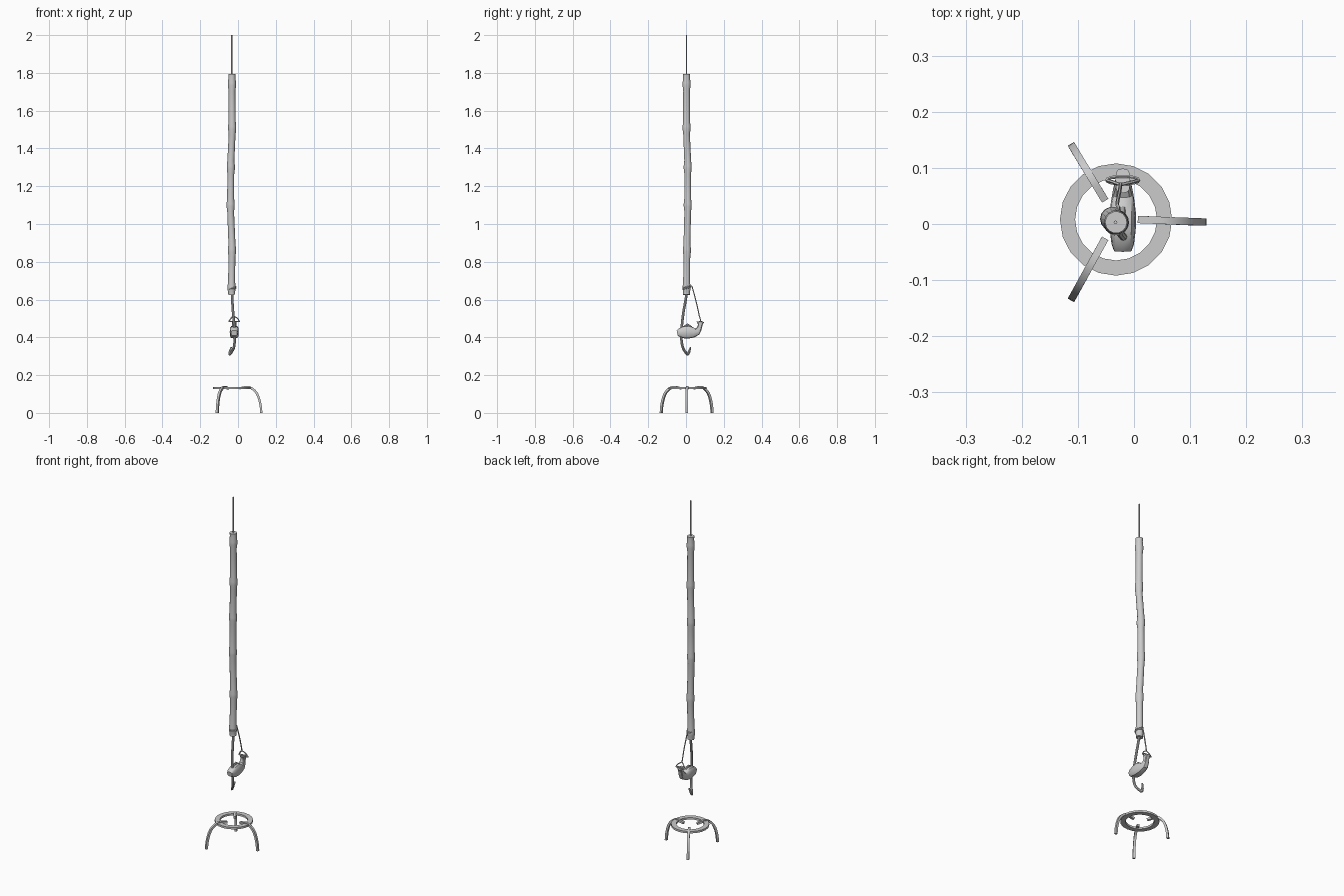
import bpy, bmesh, math
from mathutils import Vector

if "Cube" in bpy.data.objects:
    bpy.data.objects.remove(bpy.data.objects["Cube"])

CX, CY = -0.032, 0.008


def finish(name, bm):
    bmesh.ops.recalc_face_normals(bm, faces=bm.faces)
    me = bpy.data.meshes.new(name)
    bm.to_mesh(me)
    bm.free()
    ob = bpy.data.objects.new(name, me)
    bpy.context.collection.objects.link(ob)
    bpy.context.view_layer.objects.active = ob
    ob.select_set(True)
    bpy.ops.object.shade_smooth_by_angle(angle=math.radians(35))
    ob.select_set(False)
    return ob


def sweep(name, path, sizes, sides=10, side=(1, 0, 0), closed=False, phase=0.0, power=1.0):
    """Loft sections (half width along side, half height) along a path; power < 1 is boxier."""
    pts = [Vector(p) for p in path]
    n = len(pts)
    if isinstance(sizes, tuple):
        sizes = [sizes] * n

    def bulge(x):
        return math.copysign(abs(x) ** power, x)
    bm = bmesh.new()
    rings = []
    for i, p in enumerate(pts):
        a = pts[(i - 1) % n] if closed else pts[max(i - 1, 0)]
        b = pts[(i + 1) % n] if closed else pts[min(i + 1, n - 1)]
        t = (b - a).normalized()
        u = Vector(side)
        u = (u - t * u.dot(t)).normalized()
        v = t.cross(u)
        rings.append([bm.verts.new(p + u * sizes[i][0] * bulge(math.cos(k)) + v * sizes[i][1] * bulge(math.sin(k)))
                      for k in (phase + 2 * math.pi * j / sides for j in range(sides))])
    for i in range(n if closed else n - 1):
        r, s = rings[i], rings[(i + 1) % n]
        for j in range(sides):
            k = (j + 1) % sides
            bm.faces.new((r[j], r[k], s[k], s[j]))
    if not closed:
        bm.faces.new(rings[0])
        bm.faces.new(rings[-1])
    return finish(name, bm)


def smooth_path(pts, steps=4):
    """Catmull-Rom resampling of a few control points."""
    p = [Vector(q) for q in pts]
    p = [2 * p[0] - p[1]] + p + [2 * p[-1] - p[-2]]
    out = []
    for i in range(1, len(p) - 2):
        a, b, c, d = p[i - 1:i + 3]
        for s in range(steps):
            t = s / steps
            out.append(0.5 * (2 * b + (c - a) * t + (2 * a - 5 * b + 4 * c - d) * t ** 2
                              + (3 * b - a - 3 * c + d) * t ** 3))
    return out + [p[-2]]


# Hanging cord at the top
sweep("hanging_cord", [(-0.033, 0.003, 1.76), (-0.033, 0.003, 2.0)], (0.0032, 0.0032), 8)

# Bamboo pole: slightly crooked, swollen at the nodes
path, sizes = [(-0.033, 0.003, 0.625)], [(0.0185, 0.0185)]
bends = [(0.66, -0.034, 0.003), (0.86, -0.032, 0.005), (1.10, -0.039, 0.009),
         (1.30, -0.038, 0.009), (1.51, -0.031, 0.003), (1.74, -0.032, 0.003)]
for z, x, y in bends:
    for dz, r in ((-0.035, 0.018), (-0.008, 0.0215), (0.008, 0.0215), (0.035, 0.0185)):
        path.append((x, y, z + dz))
        sizes.append((r, r))
path[1] = (-0.034, 0.003, 0.64)
path.append((-0.032, 0.003, 1.795))
sizes.append((0.0195, 0.0195))
sweep("bamboo_pole", path, sizes, 14)

# Iron hook rod with a tapered tip
hook = smooth_path([(-0.032, 0.004, 0.66), (-0.031, 0.0, 0.61), (-0.026, -0.014, 0.53),
                    (-0.019, -0.023, 0.45), (-0.017, -0.025, 0.40), (-0.021, -0.018, 0.350),
                    (-0.034, -0.003, 0.322), (-0.044, 0.009, 0.310), (-0.042, 0.017, 0.325),
                    (-0.036, 0.024, 0.348)])
sweep("hook_rod", hook, [(0.0068 - 0.0008 * max(0, i - len(hook) + 5),) * 2
                         for i in range(len(hook))], 8)

# Fish-shaped lever, boxy in section: (y, z centre, half width, half height)
FX = -0.020
fish = [(-0.047, 0.423, 0.016, 0.014), (-0.036, 0.425, 0.020, 0.023), (-0.012, 0.427, 0.023, 0.032),
        (0.015, 0.428, 0.024, 0.034), (0.040, 0.426, 0.021, 0.027), (0.058, 0.430, 0.018, 0.020),
        (0.069, 0.445, 0.015, 0.014), (0.074, 0.460, 0.013, 0.012), (0.076, 0.473, 0.013, 0.014),
        (0.077, 0.482, 0.013, 0.022)]
sweep("fish_lever", [(FX, y, z) for y, z, w, h in fish], [(w, h) for y, z, w, h in fish], 12, power=0.6)
# Dorsal fin
sweep("fish_fin", [(FX, -0.016, 0.455), (FX, 0.008, 0.465), (FX, 0.030, 0.456)],
      [(0.004, 0.003), (0.006, 0.009), (0.004, 0.003)], 8)

# Cord tied round the fish tail, its bridle, and the cord up to the pole
N = 18
loop = [(FX + 0.029 * math.cos(a), 0.078 + 0.007 * math.sin(a), 0.483)
        for a in (2 * math.pi * i / N for i in range(N))]
sweep("tail_loop", loop, (0.003, 0.003), 6, (0, 0, 1), True)
for s, n in ((-1, "left"), (1, "right")):
    sweep("bridle_" + n, [(FX + s * 0.028, 0.078, 0.484), (FX + s * 0.018, 0.075, 0.500),
                          (FX - 0.004, 0.070, 0.514)], (0.003, 0.003), 6)
sweep("lever_cord", smooth_path([(FX - 0.004, 0.071, 0.511), (-0.026, 0.056, 0.58),
                                 (-0.030, 0.036, 0.655), (-0.028, 0.029, 0.671),
                                 (-0.028, 0.018, 0.664)]), (0.0033, 0.0033), 6)

# Cord turns around the foot of the pole
for k, z in enumerate((0.660, 0.667)):
    turn = [(CX + 0.0205 * math.cos(a), 0.003 + 0.0205 * math.sin(a), z + 0.005 * math.sin(a))
            for a in (2 * math.pi * i / N for i in range(N))]
    sweep("pole_wrap_%d" % k, turn, (0.003, 0.003), 6, (0, 0, 1), True)

# Flat trivet ring
ring_path = [(CX + 0.0865 * math.cos(a), CY + 0.0865 * math.sin(a), 0.132)
             for a in (2 * math.pi * i / 20 for i in range(20))]
q = math.sqrt(2)
sweep("trivet_ring", ring_path, (0.0055 * q, 0.0135 * q), 4, (0, 0, 1), True, math.pi / 4)

# Three bent square-bar legs
profile = smooth_path([(0.040, 0, 0.130), (0.060, 0, 0.134), (0.085, 0, 0.137), (0.109, 0, 0.127),
                       (0.132, 0, 0.103), (0.146, 0, 0.066), (0.153, 0, 0.030), (0.155, 0, 0.0)], 2)
for i in range(3):
    a = math.radians(120 * i)
    c, s = math.cos(a), math.sin(a)
    leg = [(CX + p.x * c, CY + p.x * s - 0.04 * max(0, p.x - 0.04), p.z) for p in profile]
    sweep("trivet_leg_%d" % i, leg, (0.0092, 0.0085), 4, (-s, c, 0), False, math.pi / 4)
